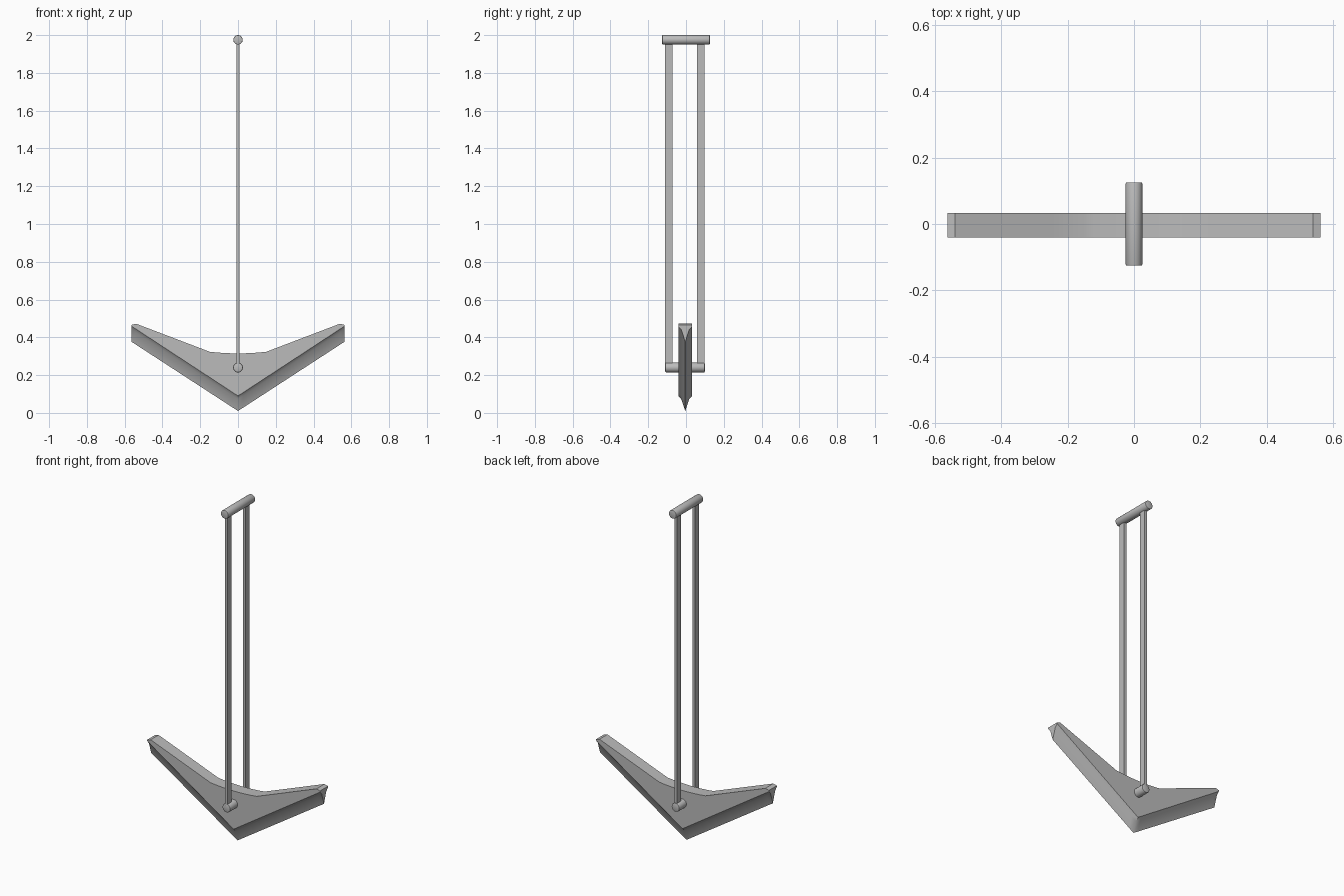
import bpy, bmesh, math
from mathutils import Vector

cube = bpy.data.objects.get("Cube")
if cube:
    bpy.data.objects.remove(cube, do_unlink=True)

steel = bpy.data.materials.new("grey_steel")
steel.use_nodes = True
GREY = (0.5, 0.5, 0.5, 1)
steel.diffuse_color = GREY
steel.node_tree.nodes["Principled BSDF"].inputs["Base Color"].default_value = GREY

MID_Y = -0.004   # centre plane of blade and pin
HALF = 0.037     # half thickness of the blade


def finish(obj, name, angle=35):
    obj.name = name
    obj.data.materials.clear()
    obj.data.materials.append(steel)
    bpy.ops.object.select_all(action='DESELECT')
    obj.select_set(True)
    bpy.context.view_layer.objects.active = obj
    bpy.ops.object.shade_smooth_by_angle(angle=math.radians(angle))
    return obj


def bar(name, radius, y0, y1, z, rim):
    bpy.ops.mesh.primitive_cylinder_add(vertices=32, radius=radius, depth=y1 - y0,
                                        location=(0, (y0 + y1) / 2, z),
                                        rotation=(math.pi / 2, 0, 0))
    obj = bpy.context.object
    mod = obj.modifiers.new("rim", 'BEVEL')
    mod.width, mod.segments = rim, 2
    bpy.ops.object.modifier_apply(modifier=mod.name)
    return finish(obj, name)


def top_height(x):
    # Straight arms blended into a rounded saddle
    x = abs(x)
    return 0.315 + 0.38 * x * x if x < 0.15 else 0.3236 + 0.381 * (x - 0.15)


# Blade: cross-sections swept along x, from saddle to undercut cutting edge
bm = bmesh.new()
TIP, SHOULDER = 0.563, 0.54
stations = [i * 0.03 for i in range(6)] + [0.25, 0.35, 0.45, SHOULDER, TIP]
stations = [-x for x in reversed(stations[1:])] + stations
rings = []
for x in stations:
    a = abs(x)
    ridge = 0.09 + 0.655 * a
    edge = 0.01 + 0.65 * a
    top = 0.466 if a == TIP else top_height(x)
    side = [(HALF, max(top, ridge + 0.004)), (HALF, ridge), (0.021, ridge - 0.018)]
    outline = side + [(0, edge)] + [(-y, z) for y, z in reversed(side)]
    rings.append([bm.verts.new((x, MID_Y + y, z)) for y, z in outline])
for r, s in zip(rings, rings[1:]):
    for i in range(len(r)):
        j = (i + 1) % len(r)
        bm.faces.new((r[i], r[j], s[j], s[i]))
bm.faces.new(rings[0])
bm.faces.new(rings[-1])
bmesh.ops.recalc_face_normals(bm, faces=bm.faces)
mesh = bpy.data.meshes.new("blade")
bm.to_mesh(mesh)
bm.free()
blade = bpy.data.objects.new("blade", mesh)
bpy.context.collection.objects.link(blade)
finish(blade, "blade")

# Pin through the blade and grip bar across the top
bar("lower_pin", 0.026, -0.11, 0.1, 0.24, 0.006)
bar("top_bar", 0.025, -0.126, 0.126, 1.975, 0.004)

# Two flat straps joining pin and bar
for name, y in (("front_strap", -0.091), ("back_strap", 0.078)):
    bpy.ops.mesh.primitive_cube_add(size=1, location=(0, y, 1.11))
    strap = bpy.context.object
    strap.scale = (0.016, 0.038, 1.72)
    bpy.ops.object.transform_apply(location=False, rotation=False, scale=True)
    finish(strap, name)
